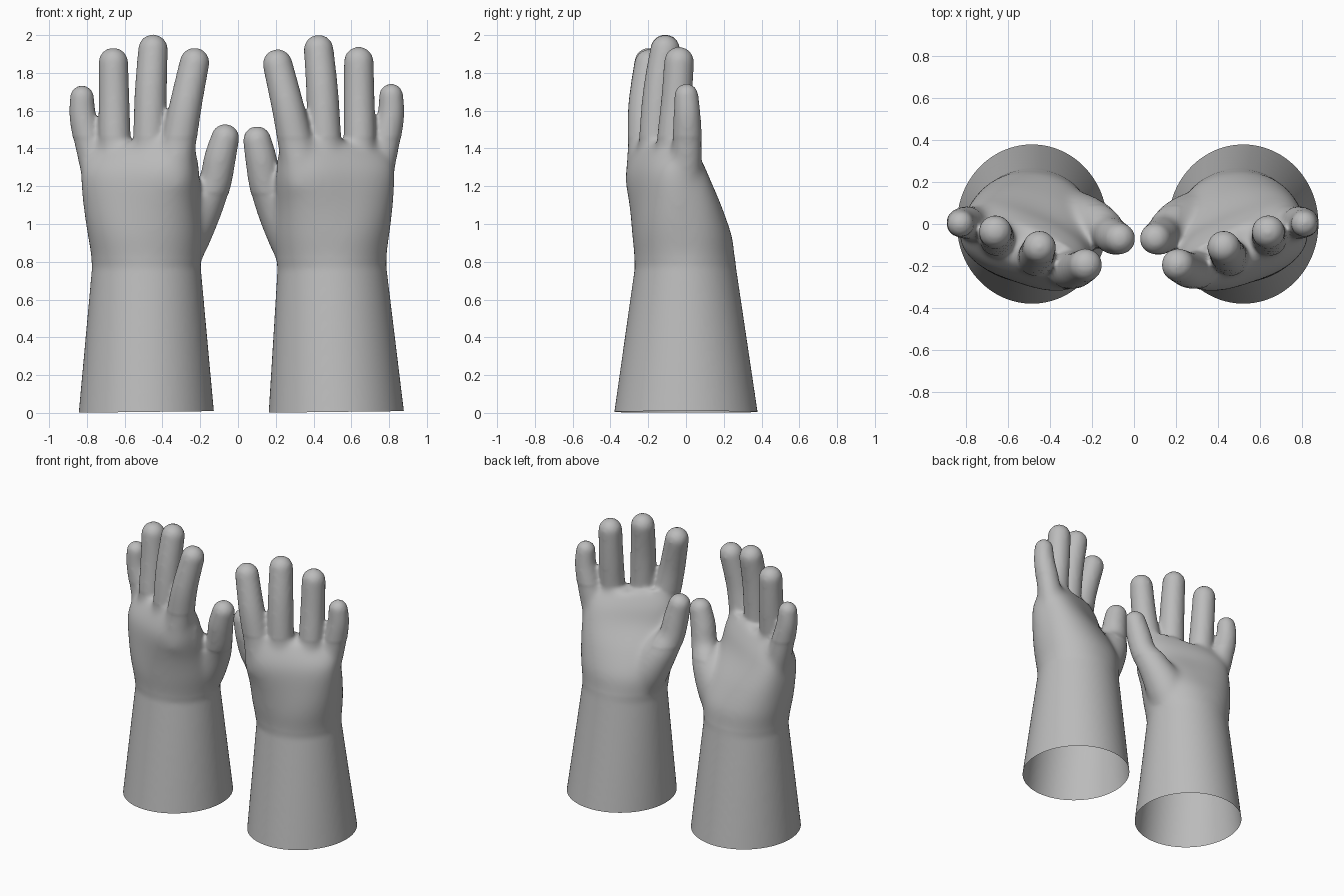
import bpy, bmesh, math
from mathutils import Vector

cube = bpy.data.objects.get("Cube")
if cube:
    bpy.data.objects.remove(cube, do_unlink=True)

rubber = bpy.data.materials.new("grey rubber")
rubber.use_nodes = True
rubber.diffuse_color = (0.5, 0.5, 0.5, 1)
rubber.node_tree.nodes["Principled BSDF"].inputs["Base Color"].default_value = (0.5, 0.5, 0.5, 1)

# Sections: z, centre x, centre y, half width, half depth, turn, squareness, slope
CUFF_END = (-0.06, .485, 0, .364, .389, 0, 2, 0)
HAND = [
    (0.77, .485, -.003, .288, .268, .02, 2, 0),
    (0.85, .486, -.01, .294, .265, .06, 2.1, 0),
    (0.95, .492, -.023, .305, .26, .14, 2.2, 0),
    (1.10, .508, -.057, .312, .226, .29, 2.4, 0),
    (1.25, .518, -.1, .32, .178, .38, 2.7, 0),
    (1.35, .52, -.108, .31, .14, .38, 2.7, .1),
    (1.44, .52, -.11, .275, .088, .38, 2.5, .2),
]

# Digit paths: x, y, z, radius
DIGITS = {
    "little": [(.71, -.01, 1.15, .09), (.775, .005, 1.38, .082), (.82, .006, 1.56, .072), (.826, .002, 1.67, .064)],
    "ring": [(.63, -.08, 1.2, .09), (.651, -.07, 1.42, .086), (.656, -.05, 1.65, .082), (.66, -.037, 1.855, .079)],
    "middle": [(.48, -.15, 1.2, .095), (.468, -.16, 1.42, .09), (.462, -.143, 1.7, .085), (.45, -.11, 1.925, .079)],
    "index": [(.35, -.215, 1.2, .105), (.315, -.217, 1.42, .094), (.277, -.22, 1.63, .086), (.23, -.195, 1.855, .079)],
    "thumb": [(.38, .02, .72, .12), (.285, .02, .93, .138), (.185, 0, 1.1, .112), (.123, -.04, 1.22, .088),
              (.095, -.062, 1.35, .084), (.068, -.07, 1.455, .075)],
}


def spline(points, steps=6):
    """Smooth run of values through the given points."""
    pts = [Vector(p) for p in points]
    pts = [pts[0]] + pts + [pts[-1]]
    out = []
    for p0, p1, p2, p3 in zip(pts, pts[1:], pts[2:], pts[3:]):
        for k in range(steps):
            t = k / steps
            out.append(0.5 * (2 * p1 + (p2 - p0) * t + (2 * p0 - 5 * p1 + 4 * p2 - p3) * t * t
                              + (3 * p1 - p0 - 3 * p2 + p3) * t ** 3))
    return out + [pts[-1]]


def skin(bm, rings):
    """Join closed rings of points into a capped tube."""
    rows = [[bm.verts.new(p) for p in ring] for ring in rings]
    n = len(rows[0])
    for low, high in zip(rows, rows[1:]):
        for i in range(n):
            j = (i + 1) % n
            bm.faces.new((low[i], low[j], high[j], high[i]))
    bm.faces.new(rows[0][::-1])
    bm.faces.new(rows[-1])


def palm_ring(z, cx, cy, a, b, turn, power, slope, n=64):
    ring = []
    for i in range(n):
        t = math.tau * i / n
        c, s = math.cos(t), math.sin(t)
        u = a * math.copysign(abs(c) ** (2 / power), c)
        v = b * math.copysign(abs(s) ** (2 / power), s)
        x = u * math.cos(turn) - v * math.sin(turn)
        y = u * math.sin(turn) + v * math.cos(turn)
        ring.append(Vector((cx + x, cy + y, z - slope * x)))
    return ring


def add_digit(bm, path, n=24):
    """Smooth tapered tube through the path with a round tip."""
    samples = spline(path)
    end, radius = samples[-1].xyz, samples[-1].w
    axis = (end - samples[-4].xyz).normalized()
    for k in range(1, 8):
        t = math.pi / 2 * k / 8
        tip = end + axis * radius * math.sin(t)
        samples.append(Vector((*tip, radius * math.cos(t))))
    rings = []
    for i, s in enumerate(samples):
        d = (samples[min(i + 1, len(samples) - 1)].xyz - samples[max(i - 1, 0)].xyz).normalized()
        side = Vector((0, 1, 0)).cross(d).normalized()
        up = d.cross(side)
        rings.append([s.xyz + s.w * (side * math.cos(math.tau * j / n) + up * math.sin(math.tau * j / n))
                      for j in range(n)])
    skin(bm, rings)


def make_glove(name, side):
    bm = bmesh.new()
    skin(bm, [palm_ring(*s) for s in [CUFF_END] + spline(HAND)])
    for digit, path in DIGITS.items():
        if digit == "thumb" and side > 0:
            path = [(x + .042 * k / 5, y, z, r) for k, (x, y, z, r) in enumerate(path)]
        add_digit(bm, path)
    # The two gloves mirror each other; the left one leans slightly inward
    for v in bm.verts:
        x, z = v.co.x, v.co.z
        if side > 0:
            v.co.x = x + .035 - .03 * z
            v.co.z = z + .03 * (x - .5)
        else:
            v.co.x = -x
    bmesh.ops.recalc_face_normals(bm, faces=bm.faces)
    mesh = bpy.data.meshes.new(name)
    bm.to_mesh(mesh)
    bm.free()
    glove = bpy.data.objects.new(name, mesh)
    bpy.context.collection.objects.link(glove)

    # Fuse the parts into one skin and soften the joins
    fuse = glove.modifiers.new("fuse", "REMESH")
    fuse.mode = "VOXEL"
    fuse.voxel_size = 0.013
    soften = glove.modifiers.new("soften", "SMOOTH")
    soften.factor = 0.5
    soften.iterations = 9
    bpy.context.view_layer.update()
    fused = bpy.data.meshes.new_from_object(glove.evaluated_get(bpy.context.evaluated_depsgraph_get()))
    glove.modifiers.clear()

    bm = bmesh.new()
    bm.from_mesh(fused)
    # Blend the heel of the thumb and the knuckles into the palm
    palm = [v for v in bm.verts if .82 < v.co.z < 1.46 and (abs(v.co.x) > .215 or v.co.z < 1.16)]
    for _ in range(18):
        bmesh.ops.smooth_vert(bm, verts=palm, factor=0.5, use_axis_x=True, use_axis_y=True, use_axis_z=True)
    # Cut the cuff open at the bottom
    bmesh.ops.bisect_plane(bm, geom=bm.verts[:] + bm.edges[:] + bm.faces[:],
                           plane_co=(.5 * side, 0, .005), plane_no=(-.012, 0, 1), clear_inner=True)
    for f in bm.faces:
        f.smooth = True
        f.material_index = 0
    bm.to_mesh(fused)
    bm.free()
    fused.materials.clear()
    fused.materials.append(rubber)
    fused.name = name
    glove.data = fused


make_glove("left_glove", 1)
make_glove("right_glove", -1)
